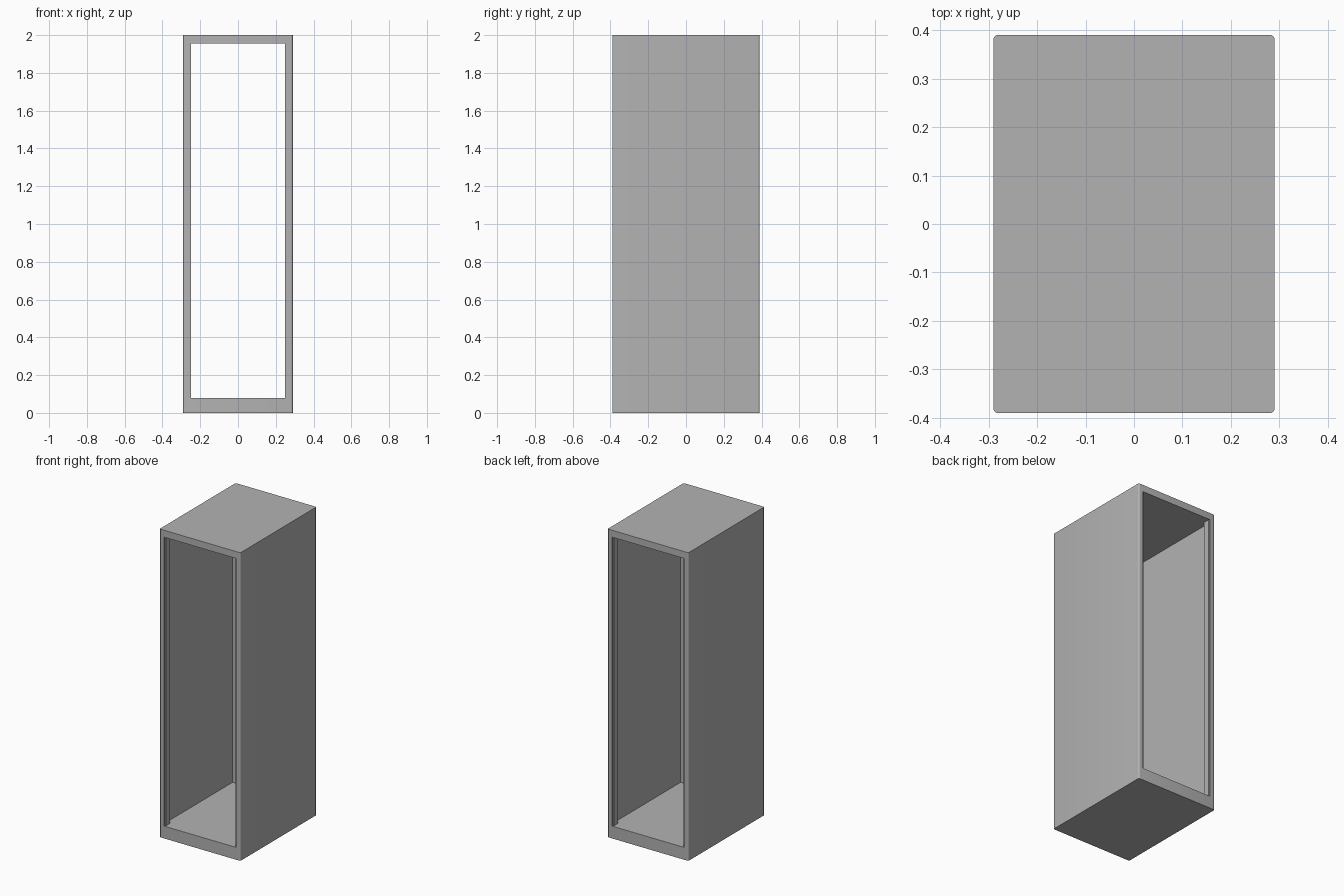
import bpy
import bmesh
import math

cube = bpy.data.objects.get("Cube")
if cube:
    bpy.data.objects.remove(cube, do_unlink=True)

W, D, H = 0.29, 0.39, 2.0        # half width, half depth, height
R = 0.01                         # outer corner radius
BASE, TOP = 0.08, 1.955          # opening limits
POST_X, POST_Y = 0.25, 0.34      # inner edges of the corner posts
WALL_X = 0.277                   # inner face of the side panels
LIP = 0.007                      # eased edge of each post

grey = bpy.data.materials.new("cabinet grey")
grey.use_nodes = True
colour = (0.45, 0.45, 0.45, 1)
grey.diffuse_color = colour
grey.node_tree.nodes["Principled BSDF"].inputs["Base Color"].default_value = colour


def arc(cx, cy, start, steps=5):
    """Quarter circle of the outer corner radius, counter-clockwise."""
    return [(cx + R * math.cos(start + math.pi / 2 * i / steps),
             cy + R * math.sin(start + math.pi / 2 * i / steps))
            for i in range(steps + 1)]


def extrude(name, outline, z0, z1):
    bm = bmesh.new()
    face = bm.faces.new([bm.verts.new((x, y, z0)) for x, y in outline])
    result = bmesh.ops.extrude_face_region(bm, geom=[face])
    moved = [v for v in result["geom"] if isinstance(v, bmesh.types.BMVert)]
    bmesh.ops.translate(bm, verts=moved, vec=(0, 0, z1 - z0))
    bmesh.ops.recalc_face_normals(bm, faces=bm.faces)
    mesh = bpy.data.meshes.new(name)
    bm.to_mesh(mesh)
    bm.free()
    mesh.materials.append(grey)
    obj = bpy.data.objects.new(name, mesh)
    bpy.context.collection.objects.link(obj)
    bpy.ops.object.select_all(action="DESELECT")
    obj.select_set(True)
    bpy.context.view_layer.objects.active = obj
    bpy.ops.object.shade_smooth_by_angle(angle=math.radians(30))
    return obj


# Base and roof: slabs with rounded upright corners
right_corners = arc(W - R, R - D, -math.pi / 2) + arc(W - R, D - R, 0)
left_corners = [(-x, -y) for x, y in right_corners]
extrude("base", right_corners + left_corners, 0, BASE)
extrude("roof", right_corners + left_corners, TOP, H)

# Side frames: thin panel with a thicker post at the front and back
back_post = [(POST_X + LIP, D), (POST_X + LIP, D - LIP), (POST_X, D - LIP),
             (POST_X, POST_Y), (WALL_X, POST_Y)]
front_post = [(x, -y) for x, y in reversed(back_post)]
side = right_corners + back_post + front_post
extrude("left_side_frame", side, BASE, TOP)
extrude("right_side_frame", [(-x, -y) for x, y in side], BASE, TOP)
